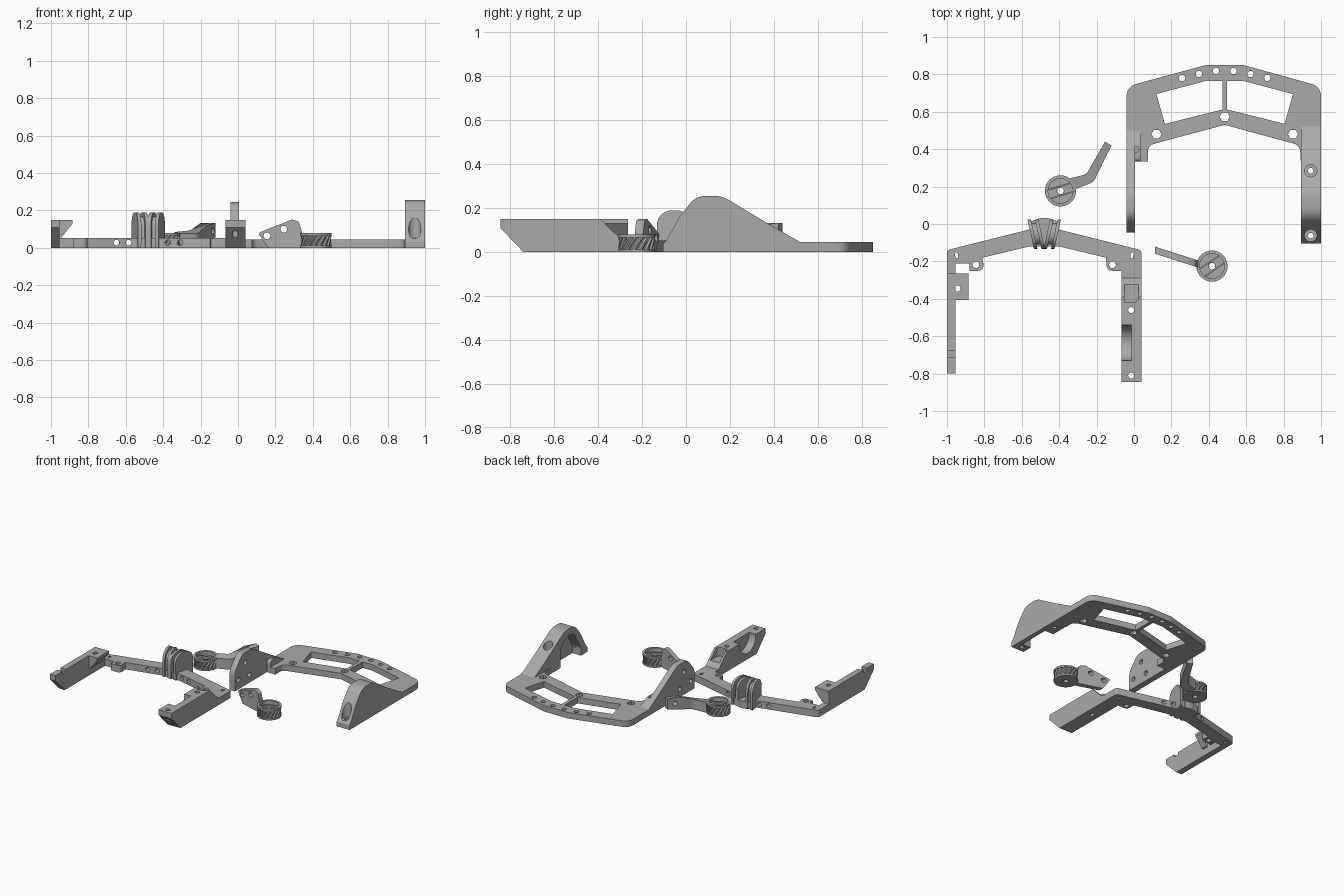
import bpy, bmesh, math
from mathutils import Vector

if "Cube" in bpy.data.objects:
    bpy.data.objects.remove(bpy.data.objects["Cube"])

GRAY = bpy.data.materials.new("mid_gray")
GRAY.diffuse_color = (0.4, 0.4, 0.4, 1)
GRAY.use_nodes = True
GRAY.node_tree.nodes["Principled BSDF"].inputs["Base Color"].default_value = GRAY.diffuse_color


def rounded(pts, steps=6):
    """Corner points (a, b[, radius]) -> outline with filleted corners."""
    out = []
    for i, p in enumerate(pts):
        c = Vector(p[:2])
        if len(p) < 3:
            out.append(c)
            continue
        d0 = (Vector(pts[i - 1][:2]) - c).normalized()
        d1 = (Vector(pts[(i + 1) % len(pts)][:2]) - c).normalized()
        t = p[2] / math.tan(d0.angle(d1) / 2)
        a, b = c + d0 * t, c + d1 * t
        for k in range(steps + 1):
            s = k / steps
            w = 0.5 * (1 + math.sin(d0.angle(d1) / 2))
            m = a * (1 - s) ** 2 + c * 2 * w * s * (1 - s) + b * s ** 2
            out.append(m / ((1 - s) ** 2 + 2 * w * s * (1 - s) + s ** 2))
    return out


def finish(name, bm):
    bmesh.ops.recalc_face_normals(bm, faces=bm.faces)
    me = bpy.data.meshes.new(name)
    bm.to_mesh(me)
    bm.free()
    me.materials.append(GRAY)
    ob = bpy.data.objects.new(name, me)
    bpy.context.collection.objects.link(ob)
    return ob


def prism(name, pts, lo, hi, axis="Z", move=None):
    """Extrude an outline along an axis; move(v) can shear the result."""
    put = {"Z": lambda a, b, h: (a, b, h), "X": lambda a, b, h: (h, a, b),
           "Y": lambda a, b, h: (a, h, b)}[axis]
    bm = bmesh.new()
    loop = rounded(pts)
    low = [bm.verts.new(put(p.x, p.y, lo)) for p in loop]
    top = [bm.verts.new(put(p.x, p.y, hi)) for p in loop]
    bm.faces.new(low)
    bm.faces.new(top)
    n = len(loop)
    for i in range(n):
        j = (i + 1) % n
        bm.faces.new((low[i], low[j], top[j], top[i]))
    if move:
        for v in bm.verts:
            v.co = move(v.co)
    return finish(name, bm)


def disc(a, b, r, lo, hi, axis="Z", n=20, move=None):
    pts = [(a + r * math.cos(2 * math.pi * k / n), b + r * math.sin(2 * math.pi * k / n)) for k in range(n)]
    return prism("cutter", pts, lo, hi, axis, move)


def box(name, x0, x1, y0, y1, z0, z1):
    return prism(name, [(x0, y0), (x1, y0), (x1, y1), (x0, y1)], z0, z1)


def boolean(ob, others, op="DIFFERENCE"):
    for o in others:
        m = ob.modifiers.new("cut", "BOOLEAN")
        m.operation, m.solver, m.object = op, "EXACT", o
        bpy.context.view_layer.objects.active = ob
        bpy.ops.object.modifier_apply(modifier=m.name)
        bpy.data.objects.remove(o)


# ---- large frame: plate with two windows ----
frame = prism("frame_plate", [
    (-0.04, 0.335), (-0.04, 0.735, 0.07), (0.385, 0.85, 0.1), (0.585, 0.85, 0.1), (1.0, 0.735, 0.07),
    (1.0, 0.34), (0.89, 0.34), (0.89, 0.42, 0.05), (0.485, 0.53), (0.075, 0.42, 0.04), (0.075, 0.335)], 0, 0.045)
cuts = []
for s in (-1, 1):
    X = lambda d: 0.485 + s * d
    cuts.append(prism("cutter", [(X(0.013), 0.765), (X(0.1), 0.765), (X(0.365), 0.695),
                                 (X(0.32), 0.535), (X(0.013), 0.612)], -0.1, 0.2))
    cuts += [disc(X(d), y, 0.017, -0.1, 0.2) for d, y in ((0.047, 0.818), (0.138, 0.802), (0.228, 0.781))]
    cuts.append(disc(X(0.365), 0.48, 0.027, -0.1, 0.2, n=6))
cuts.append(disc(0.485, 0.573, 0.027, -0.1, 0.2, n=6))
boolean(frame, cuts)

# ---- frame arms with humped side profiles ----
hump = [(-0.105, 0), (-0.105, 0.035, 0.01), (-0.085, 0.06), (-0.03, 0.16, 0.1), (0.045, 0.255, 0.09),
        (0.165, 0.255, 0.12), (0.38, 0.125), (0.52, 0.045), (0.52, 0)]
right_arm = prism("frame_right_arm", hump, 0.893, 1.0, "X")
boolean(right_arm, [
    prism("cutter", [(-0.03, -0.05), (0.21, -0.05), (0.21, 0.16, 0.07), (0.12, 0.205, 0.06),
                     (0.06, 0.205, 0.06), (-0.03, 0.06, 0.05)], 0.85, 0.965, "X"),
    disc(0.945, -0.062, 0.033, 0.05, 0.4), disc(0.945, -0.062, 0.015, -0.1, 0.3),
    disc(0.945, 0.285, 0.033, 0.12, 0.4), disc(0.945, 0.285, 0.015, -0.1, 0.3)])
left_arm = prism("frame_left_arm", [(-0.045, 0), (-0.045, 0.14, 0.09), (0.04, 0.245, 0.08), (0.16, 0.245, 0.12),
                                    (0.37, 0.12), (0.5, 0.045), (0.5, 0)], -0.04, 0.005, "X")
boolean(left_arm, [disc(y, z, 0.018, -0.2, 0.2, "X") for y, z in ((0.0, 0.07), (0.08, 0.17), (0.13, 0.06))])
boss = prism("frame_boss", [(0.335, 0), (0.335, 0.09, 0.02), (0.41, 0.09, 0.03), (0.5, 0.045), (0.5, 0)], 0.0, 0.035, "X")
boolean(boss, [disc(0.01, 0.4, 0.016, 0.02, 0.3)])

# ---- small bracket: angled crossbar with hub and tabs ----
MID = -0.48
bar = prism("crossbar", [
    (-1.0, -0.25), (-1.0, -0.14, 0.02), (-0.56, -0.03), (-0.55, 0.015), (-0.48, 0.038, 0.1), (-0.41, 0.015),
    (-0.40, -0.03), (0.04, -0.14, 0.02), (0.04, -0.25), (-0.145, -0.25, 0.03), (-0.15, -0.18),
    (-0.40, -0.12), (-0.56, -0.12), (-0.81, -0.18), (-0.80, -0.25, 0.03)], 0, 0.052)
cuts = []
for s in (-1, 1):
    X = lambda d: MID + s * d
    cuts.append(disc(X(0.365), -0.218, 0.018, -0.1, 0.2))
    cuts += [disc(X(d), 0.028, 0.015, -0.5, 0.2, "Y") for d in (0.105, 0.17)]
    cuts.append(prism("cutter", [(X(0.463), -0.155), (X(0.48), -0.15), (X(0.473), -0.185), (X(0.46), -0.18)], -0.1, 0.2))
    # rear clearance between the tab and the outer arm
    if s < 0:
        cuts.append(box("cutter", -0.955, -0.88, -0.3, -0.212, -0.1, 0.2))
boolean(bar, cuts)

# ---- hub lugs: grooved round cheeks set in a V ----
lug = [(-0.13, 0), (-0.135, 0.19, 0.075), (0.025, 0.19, 0.075), (0.025, 0)]
core = [(-0.11, 0), (-0.11, 0.168, 0.055), (0.005, 0.168, 0.055), (0.005, 0)]
for s, side in ((-1, "left"), (1, "right")):
    shear = lambda v: Vector((MID + s * (v.x + 0.22 * (v.y + 0.05)), v.y, v.z))
    for part, prof, a, b in (("inner_cheek", lug, 0.015, 0.033), ("core", core, 0.033, 0.055), ("outer_cheek", lug, 0.055, 0.073)):
        prism(f"lug_{side}_{part}", prof, a, b, "X", shear)

# ---- bracket left arm: thin wall and ledge ----
wall = prism("bracket_left_arm", [(-0.24, 0), (-0.24, 0.052), (-0.265, 0.052), (-0.265, 0.15), (-0.8, 0.15),
                                  (-0.8, 0.11), (-0.69, 0)], -1.0, -0.955, "X")
boolean(wall, [box("cutter", -1.1, -0.9, -0.715, -0.675, 0.13, 0.2)])
ledge = prism("bracket_left_ledge", [(-0.96, 0.15), (-0.885, 0.15), (-0.885, 0.13), (-0.945, 0.055), (-0.96, 0.055)],
              -0.405, -0.265, "Y")
boolean(ledge, [disc(-0.945, -0.345, 0.017, 0, 0.3)])

# ---- bracket right arm: thick bar with scooped pocket ----
arm = prism("bracket_right_arm", [(-0.2, 0), (-0.2, 0.052), (-0.29, 0.052), (-0.39, 0.15), (-0.845, 0.15),
                                  (-0.845, 0.11), (-0.74, 0)], -0.068, 0.04, "X")
boolean(arm, [disc(-0.635, 0.14, 0.095, -0.2, -0.013, "X", 32),
              disc(-0.015, -0.46, 0.016, -0.1, 0.3), disc(-0.015, -0.81, 0.016, -0.1, 0.3),
              prism("cutter", [(-0.052, -0.42), (0.024, -0.42, 0.03), (0.024, -0.28), (-0.052, -0.28, 0.03)], 0.085, 0.3)])


# ---- knobs: open cups with slanted grip grooves ----
def knob(name, cx, cy, slot):
    bm = bmesh.new()
    teeth, n = 16, 64
    R, r, floor = 0.083, 0.075, 0.05
    # each row: z, radius, groove depth on/off, twist
    rows = [(0, 0.018, 0, 0), (0, R, 0, 0), (0.012, R, 0, 0), (0.0125, R, 1, 0), (0.066, R, 1, 0.45),
            (0.067, R, 0, 0.45), (0.08, R, 0, 0.45), (0.08, 0.066, 0, 0.45), (floor, 0.066, 0, 0.45),
            (floor, 0.018, 0, 0.45)]
    rings = []
    for z, rad, g, tw in rows:
        ring = []
        for k in range(n):
            a = 2 * math.pi * k / n + tw
            q = r if g and k % 4 < 2 else rad
            ring.append(bm.verts.new((cx + q * math.cos(a), cy + q * math.sin(a), z)))
        rings.append(ring)
    for i in range(len(rings)):
        A, B = rings[i], rings[(i + 1) % len(rings)]
        for k in range(n):
            j = (k + 1) % n
            bm.faces.new((A[k], A[j], B[j], B[k]))
    finish(name, bm)
    # raised ribs across the cup floor either side of the centre hole
    d, p = Vector((math.cos(slot), math.sin(slot))), Vector((-math.sin(slot), math.cos(slot)))
    for s in (-1, 1):
        c = Vector((cx, cy)) + p * s * 0.024
        pts = [c + d * a + p * b for a, b in ((-0.06, -0.004), (0.06, -0.004), (0.06, 0.004), (-0.06, 0.004))]
        prism(f"{name}_rib", [tuple(q) for q in pts], floor - 0.005, floor + 0.012)


knob("rear_knob", -0.393, 0.177, 0.3)
knob("front_knob", 0.417, -0.225, 0.6)

# ---- front lever: slanted plate with two holes ----
skew = lambda v: Vector((v.x, v.y - 0.32 * (v.x - 0.115), v.z))
lever = prism("front_lever", [(0.108, 0.08, 0.01), (0.29, 0.152, 0.015), (0.325, 0.14, 0.01), (0.345, 0.075),
                              (0.345, 0.0), (0.16, 0.0, 0.01)], -0.16, -0.122, "Y", skew)
boolean(lever, [disc(x, z, 0.018, -0.6, 0.3, "Y") for x, z in ((0.155, 0.065), (0.245, 0.1))])

# ---- rear lever: bent bar that climbs towards its tip ----
climb = lambda v: Vector((v.x, v.y, v.z + 0.055 * max(0, min(1, (v.y - 0.23) / 0.13))))
lever = prism("rear_lever", [(-0.34, 0.245), (-0.255, 0.265, 0.05), (-0.20, 0.36), (-0.155, 0.44), (-0.12, 0.42),
                             (-0.165, 0.33), (-0.215, 0.225, 0.06), (-0.315, 0.185)], 0.0, 0.078, "Z", climb)
boolean(lever, [disc(0.39, 0.09, 0.016, -0.4, 0.1, "X")])

# ---- smooth curved sides, keep edges crisp ----
for ob in bpy.context.collection.objects:
    ob.select_set(True)
    bpy.context.view_layer.objects.active = ob
bpy.ops.object.shade_smooth_by_angle(angle=math.radians(30))
